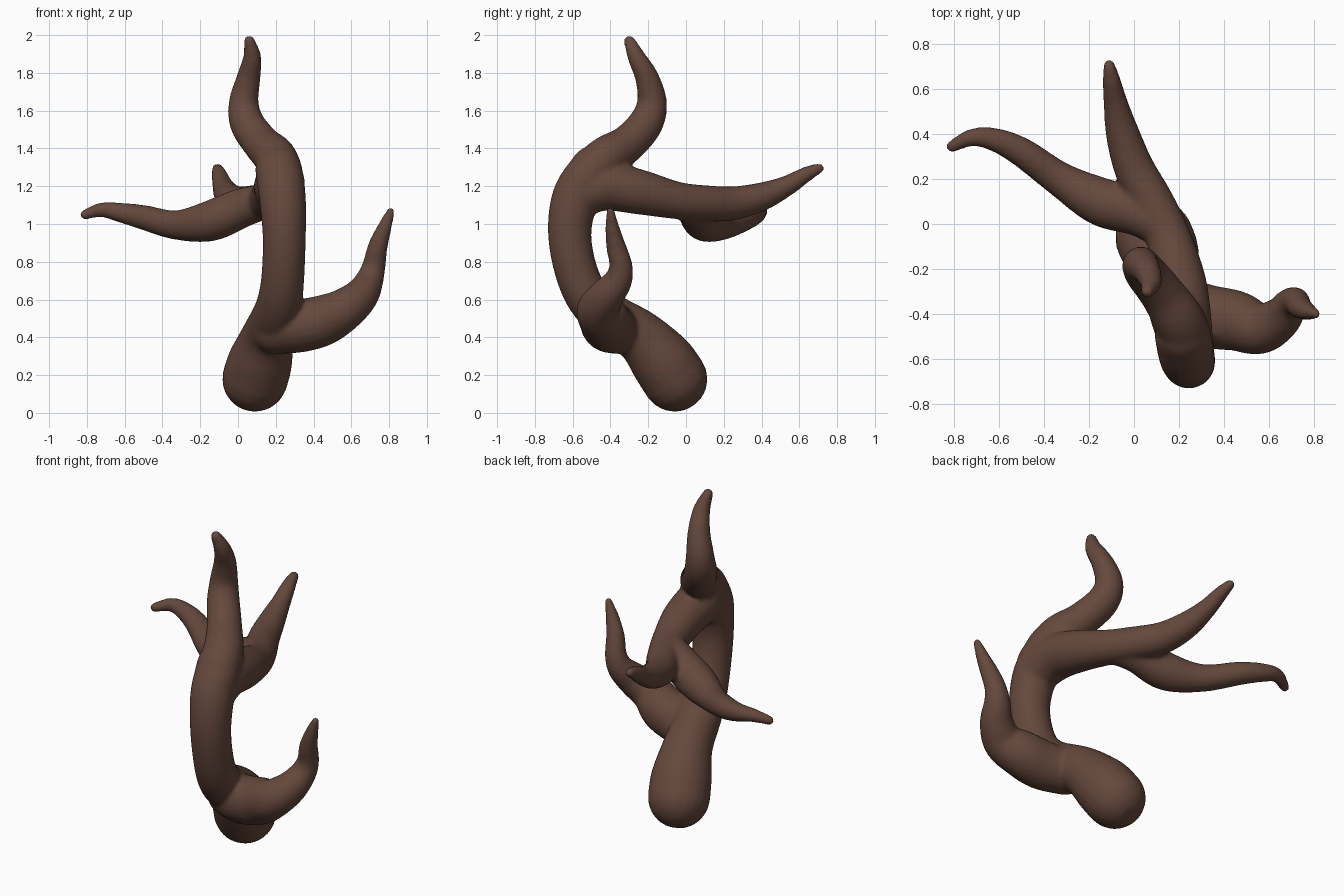
import bpy, bmesh, math
from mathutils import Vector

if "Cube" in bpy.data.objects:
    bpy.data.objects.remove(bpy.data.objects["Cube"], do_unlink=True)

brown = bpy.data.materials.new("bark brown")
brown.use_nodes = True
COLOUR = (0.13, 0.065, 0.045, 1)
brown.diffuse_color = COLOUR
brown.node_tree.nodes["Principled BSDF"].inputs["Base Color"].default_value = COLOUR
brown.node_tree.nodes["Principled BSDF"].inputs["Roughness"].default_value = 0.8

SIDES, STEPS, CAP = 20, 6, 5


def smooth_path(points):
    """Catmull-Rom through (x, y, z, radius) points."""
    p = [Vector(q) for q in points]
    p = [2 * p[0] - p[1]] + p + [2 * p[-1] - p[-2]]
    out = []
    for a, b, c, d in zip(p, p[1:], p[2:], p[3:]):
        for i in range(STEPS):
            t = i / STEPS
            out.append((2 * b + (c - a) * t + (2 * a - 5 * b + 4 * c - d) * t ** 2
                        + (3 * b - a - 3 * c + d) * t ** 3) / 2)
    return out + [p[-2]]


def add_limb(bm, points):
    """Tapered tube with rounded ends."""
    path = smooth_path(points)
    pos = [q.xyz for q in path]
    rad = [q.w for q in path]
    tan = [(pos[min(i + 1, len(pos) - 1)] - pos[max(i - 1, 0)]).normalized()
           for i in range(len(pos))]
    stations = list(zip(pos, tan, rad))
    angles = [math.pi / 2 * k / CAP for k in range(1, CAP)]
    head = [(pos[0] - tan[0] * rad[0] * math.sin(a), tan[0], rad[0] * math.cos(a))
            for a in reversed(angles)]
    tail = [(pos[-1] + tan[-1] * rad[-1] * math.sin(a), tan[-1], rad[-1] * math.cos(a))
            for a in angles]
    rings, side = [], tan[0].orthogonal()
    for centre, t, r in head + stations + tail:
        side = (side - t * side.dot(t)).normalized()
        up = t.cross(side)
        rings.append([bm.verts.new(centre + r * (side * math.cos(a) + up * math.sin(a)))
                      for a in (2 * math.pi * k / SIDES for k in range(SIDES))])
    for lo, hi in zip(rings, rings[1:]):
        for k in range(SIDES):
            n = (k + 1) % SIDES
            bm.faces.new((lo[k], lo[n], hi[n], hi[k]))
    bm.faces.new(rings[0][::-1])
    bm.faces.new(rings[-1])


# Limb centre lines: x, y, z, radius
trunk = [(.09, -.06, .18, .175), (.12, -.13, .28, .17), (.16, -.25, .41, .14),
         (.21, -.45, .54, .125), (.235, -.56, .69, .115), (.245, -.615, .93, .115),
         (.235, -.585, 1.14, .125), (.215, -.49, 1.29, .125)]
top_tine = [(.235, -.55, 1.22, .12), (.2, -.43, 1.345, .115), (.125, -.31, 1.425, .1),
            (.05, -.215, 1.53, .093), (.03, -.18, 1.64, .08), (.055, -.205, 1.77, .064),
            (.075, -.26, 1.88, .049), (.06, -.3, 1.97, .031)]
back_tine = [(.235, -.56, 1.16, .12), (.215, -.42, 1.2, .13), (.2, -.25, 1.17, .12),
             (.15, -.05, 1.125, .1), (.08, .1, 1.11, .096), (0, .25, 1.11, .09),
             (-.05, .4, 1.145, .076), (-.08, .53, 1.2, .056), (-.1, .64, 1.265, .041),
             (-.11, .705, 1.295, .028)]
side_tine = [(.15, -.03, 1.12, .09), (.02, .05, 1.085, .105), (-.15, .1, 1.015, .108),
             (-.33, .2, .995, .078), (-.5, .32, 1.035, .066), (-.62, .375, 1.06, .053),
             (-.72, .385, 1.075, .04), (-.81, .345, 1.05, .028)]
low_tine = [(.2, -.36, .44, .13), (.33, -.41, .46, .14), (.45, -.43, .49, .135),
            (.56, -.465, .545, .115), (.65, -.42, .62, .095), (.695, -.36, .7, .076),
            (.72, -.345, .78, .062), (.74, -.37, .88, .053), (.775, -.39, .98, .039),
            (.81, -.4, 1.07, .022)]

bm = bmesh.new()
for limb in (trunk, top_tine, back_tine, side_tine, low_tine):
    add_limb(bm, limb)
bmesh.ops.recalc_face_normals(bm, faces=bm.faces)
mesh = bpy.data.meshes.new("branching_limb")
bm.to_mesh(mesh)
bm.free()
mesh.materials.append(brown)
branch = bpy.data.objects.new("branching_limb", mesh)
bpy.context.collection.objects.link(branch)

# Fuse the limbs into one skin and soften the joints
fuse = branch.modifiers.new("fuse", "REMESH")
fuse.mode = "VOXEL"
fuse.voxel_size = 0.013
fuse.use_smooth_shade = True
soften = branch.modifiers.new("soften", "SMOOTH")
soften.factor = 0.5
soften.iterations = 8
bpy.ops.object.select_all(action="DESELECT")
bpy.context.view_layer.objects.active = branch
branch.select_set(True)
for name in ("fuse", "soften"):
    bpy.ops.object.modifier_apply(modifier=name)
bpy.ops.object.shade_smooth()
